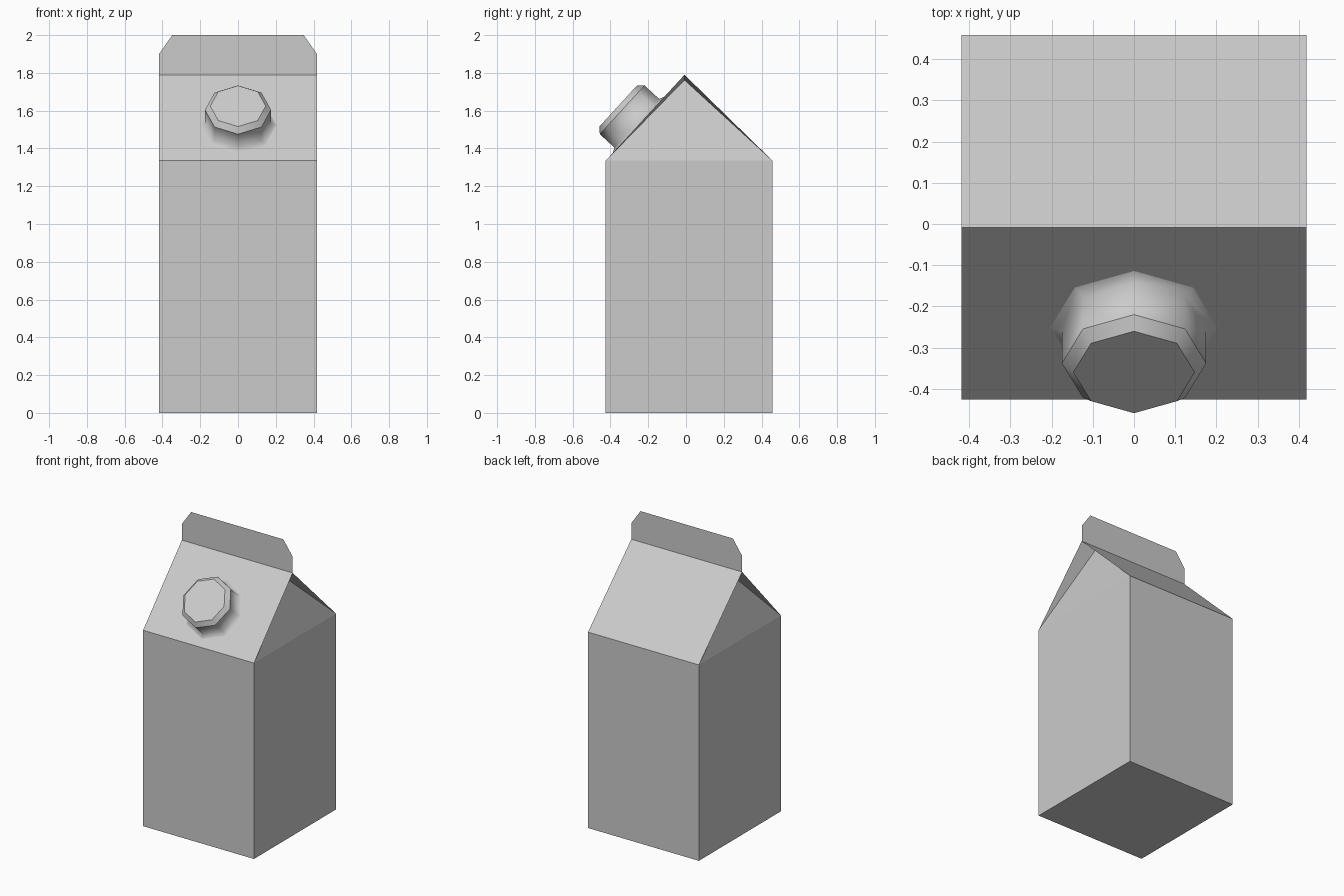
import bpy, bmesh, math
from mathutils import Vector

if "Cube" in bpy.data.objects:
    bpy.data.objects.remove(bpy.data.objects["Cube"])

W, FRONT, BACK = 0.418, -0.425, 0.458      # carton half width, front and back
EAVE, RIDGE_Z, RIDGE_Y = 1.335, 1.79, -0.008


def make_object(name, bm):
    bmesh.ops.recalc_face_normals(bm, faces=bm.faces)
    mesh = bpy.data.meshes.new(name)
    bm.to_mesh(mesh)
    bm.free()
    obj = bpy.data.objects.new(name, mesh)
    bpy.context.collection.objects.link(obj)
    return obj


# Carton body: box with a gable roof and tucked-in triangular end panels
bm = bmesh.new()
ends = []
for s in (-1, 1):
    profile = [(s * W, FRONT, 0), (s * W, BACK, 0), (s * W, BACK, EAVE),
               (s * W, RIDGE_Y, RIDGE_Z), (s * W, FRONT, EAVE)]
    loop = [bm.verts.new(p) for p in profile]
    tuck = bm.verts.new((s * 0.31, RIDGE_Y, 1.762))
    b0, b1, e1, ridge, e0 = loop
    for face in ((b0, b1, e1, e0), (e0, e1, tuck), (e1, ridge, tuck), (ridge, e0, tuck)):
        bm.faces.new(face)
    ends.append(loop)
left, right = ends
for i in range(5):
    j = (i + 1) % 5
    bm.faces.new((left[i], left[j], right[j], right[i]))
make_object("carton_body", bm)

# Sealed top fin: a paper-thin sheet with clipped corners
bm = bmesh.new()
half = [(W, RIDGE_Z), (W, 1.90), (0.348, 2.0)]
outline = half + [(-x, z) for x, z in reversed(half)]
bm.faces.new([bm.verts.new((x, RIDGE_Y, z)) for x, z in outline])
make_object("top_fin", bm)

# Screw cap: octagonal lathe of (radius, height) rings, with a flared foot
bm = bmesh.new()
SIDES = 8
rings = []
for r, h in ((0.203, 0.0), (0.175, 0.012), (0.175, 0.118), (0.147, 0.147)):
    rings.append([bm.verts.new((r * math.cos(math.tau * k / SIDES),
                                r * math.sin(math.tau * k / SIDES), h))
                  for k in range(SIDES)])
for lower, upper in zip(rings, rings[1:]):
    for k in range(SIDES):
        j = (k + 1) % SIDES
        bm.faces.new((lower[k], lower[j], upper[j], upper[k])).smooth = True
bm.faces.new(rings[-1])
# Crisp creases around the lid edges
for ring in rings[2:]:
    for k in range(SIDES):
        bm.edges.get((ring[k], ring[(k + 1) % SIDES])).smooth = False
cap = make_object("screw_cap", bm)
slope = math.atan2(RIDGE_Z - EAVE, RIDGE_Y - FRONT)
cap.rotation_euler = (slope, 0, 0)
cap.location = Vector((0, -0.251, EAVE + (-0.251 - FRONT) * math.tan(slope)))
